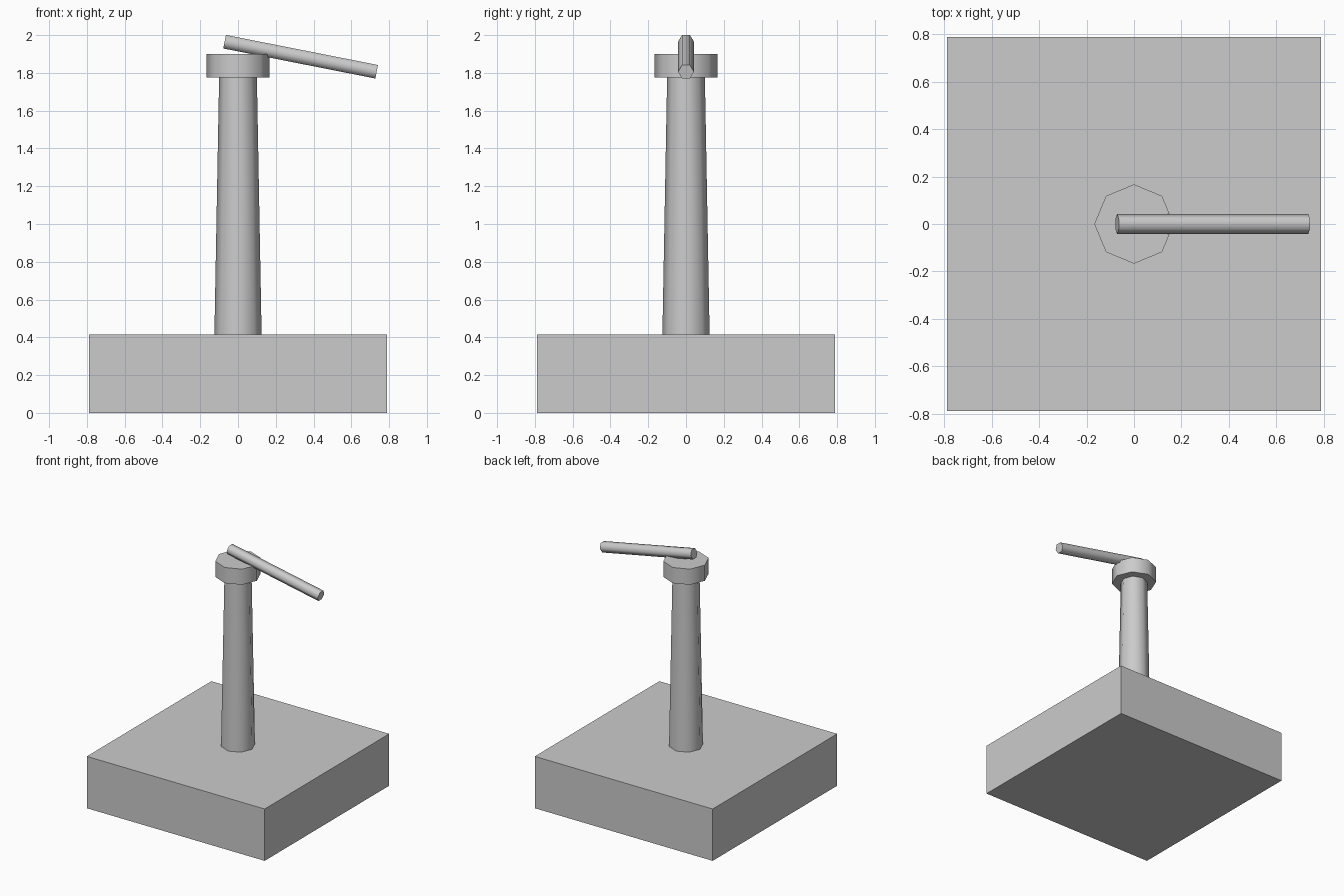
import bpy
import math
from mathutils import Vector

cube = bpy.data.objects.get("Cube")
if cube:
    bpy.data.objects.remove(cube, do_unlink=True)

grey = bpy.data.materials.new("plain grey")
grey.use_nodes = True
colour = (0.6, 0.6, 0.6, 1)
grey.diffuse_color = colour
grey.node_tree.nodes["Principled BSDF"].inputs["Base Color"].default_value = colour


def rod(name, sides, r_start, r_end, start, end):
    """Smooth-sided prism or tapered post running from start to end."""
    start, end = Vector(start), Vector(end)
    axis = end - start
    bpy.ops.mesh.primitive_cone_add(vertices=sides, radius1=r_start, radius2=r_end,
                                    depth=axis.length, location=(start + end) / 2)
    ob = bpy.context.object
    ob.name = name
    # Tilt about y only, so a corner stays on the y axis
    ob.rotation_euler.y = math.atan2(axis.x, axis.z)
    bpy.ops.object.shade_smooth_by_angle(angle=math.radians(65))
    ob.data.materials.append(grey)
    return ob


# Square base block
base_top = 0.415
bpy.ops.mesh.primitive_cube_add(size=1, location=(0, 0, base_top / 2))
base = bpy.context.object
base.name = "base"
base.scale = (1.575, 1.575, base_top)
base.data.materials.append(grey)

# Tapered column, wider cap and sloping lever
cap_bottom, cap_top = 1.775, 1.9
rod("column", 8, 0.125, 0.1, (0, 0, base_top), (0, 0, cap_bottom))
rod("cap", 8, 0.167, 0.167, (0, 0, cap_bottom), (0, 0, cap_top))

lever = rod("lever", 6, 0.042, 0.042, (-0.071, 0, 1.965), (0.734, 0, 1.806))
